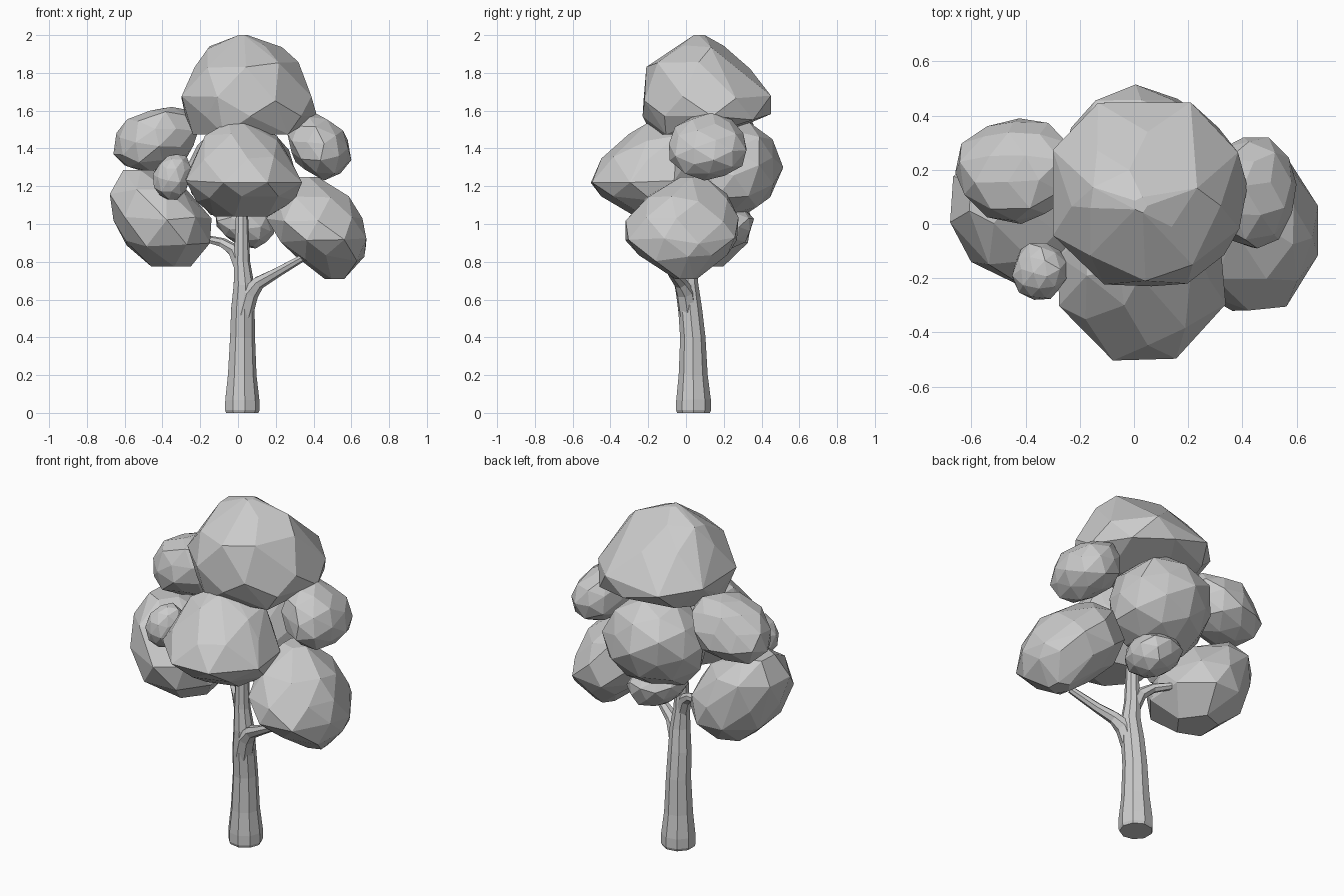
import bpy, bmesh, math, random
from mathutils import Vector, Euler

if "Cube" in bpy.data.objects:
    bpy.data.objects.remove(bpy.data.objects["Cube"])


def finish(bm, name):
    bmesh.ops.recalc_face_normals(bm, faces=bm.faces)
    me = bpy.data.meshes.new(name)
    bm.to_mesh(me)
    bm.free()
    ob = bpy.data.objects.new(name, me)
    bpy.context.collection.objects.link(ob)
    return ob


def faceted(name, points):
    """Convex low-poly clump around the points, with nearly flat faces merged."""
    bm = bmesh.new()
    for p in points:
        bm.verts.new(p)
    res = bmesh.ops.convex_hull(bm, input=bm.verts)
    junk = [g for g in res["geom_interior"] if isinstance(g, bmesh.types.BMVert)]
    bmesh.ops.delete(bm, geom=junk, context='VERTS')
    bmesh.ops.dissolve_limit(bm, angle_limit=math.radians(6),
                             verts=bm.verts, edges=bm.edges)
    return finish(bm, name)


def big_clump(name, seed, *levels):
    """Clump from stacked oval outlines: (z, x min, x max, y min, y max)."""
    rnd = random.Random(seed)
    pts = []
    for i, (z, x0, x1, y0, y1) in enumerate(levels):
        end = i in (0, len(levels) - 1)
        n = 5 if end else 8
        for k in range(n):
            a = math.tau * (k + 0.5 * (i % 2)) / n + rnd.uniform(-0.12, 0.12)
            s = 1.04 if i % 2 else 1.0
            dz = 0 if end else rnd.uniform(-0.02, 0.02)
            pts.append(((x0 + x1) / 2 + s * (x1 - x0) / 2 * math.cos(a),
                        (y0 + y1) / 2 + s * (y1 - y0) / 2 * math.sin(a), z + dz))
    return faceted(name, pts)


def small_clump(name, lo, hi, seed, lean_x=0.0, lean_y=0.0):
    """Jittered ball sheared and fitted to a box."""
    rnd = random.Random(seed)
    src = bmesh.new()
    bmesh.ops.create_icosphere(src, subdivisions=2, radius=1)
    rot = Euler([rnd.uniform(0, math.tau) for _ in range(3)]).to_matrix()
    pts = []
    for v in src.verts:
        p = rot @ v.co * rnd.uniform(0.92, 1.06)
        p.z += lean_x * p.x + lean_y * p.y
        pts.append(p)
    src.free()
    for i in range(3):
        a, b = min(p[i] for p in pts), max(p[i] for p in pts)
        for p in pts:
            p[i] = lo[i] + (p[i] - a) / (b - a) * (hi[i] - lo[i])
    return faceted(name, pts)


def limb(name, path, sides):
    """Tapered tube through (x, y, z, radius) stations."""
    bm = bmesh.new()
    pts = [Vector(p[:3]) for p in path]
    rings = []
    for i, p in enumerate(pts):
        d = (pts[min(i + 1, len(pts) - 1)] - pts[max(i - 1, 0)]).normalized()
        if i == 0 and p.z < 0.01:
            d = Vector((0, 0, 1))
        u = d.cross(Vector((0, 1, 0))).normalized()
        w = u.cross(d)
        rings.append([bm.verts.new(p + path[i][3] * (
            u * math.cos(math.tau * (k + 0.5) / sides)
            + w * math.sin(math.tau * (k + 0.5) / sides))) for k in range(sides)])
    for r, s in zip(rings, rings[1:]):
        for k in range(sides):
            n = (k + 1) % sides
            bm.faces.new((r[k], r[n], s[n], s[k]))
    bm.faces.new(rings[0][::-1])
    bm.faces.new(rings[-1])
    return finish(bm, name)


# Trunk and branches
limb("trunk", [(0.02, 0.04, 0, 0.088), (0.02, 0.04, 0.015, 0.094), (0.02, 0.04, 0.07, 0.093),
               (0.02, 0.038, 0.2, 0.078), (0.022, 0.036, 0.4, 0.068),
               (0.024, 0.022, 0.55, 0.064), (0.03, 0.01, 0.68, 0.056),
               (0.02, 0.01, 0.8, 0.044), (0.02, 0.01, 1.03, 0.034),
               (0.03, 0.05, 1.3, 0.026)], 9)
limb("right_branch", [(0.027, 0.012, 0.52, 0.052), (0.06, -0.005, 0.635, 0.05),
                      (0.11, -0.03, 0.69, 0.036), (0.2, -0.07, 0.74, 0.027),
                      (0.34, -0.12, 0.82, 0.02)], 7)
limb("left_branch", [(0.02, 0.01, 0.76, 0.04), (-0.02, 0.03, 0.86, 0.036),
                     (-0.08, 0.07, 0.9, 0.026), (-0.16, 0.12, 0.92, 0.02),
                     (-0.27, 0.19, 0.94, 0.016)], 7)

# Large foliage clumps
big_clump("crown_foliage", 1,
          (2.0, 0.0, 0.05, 0.04, 0.1), (1.93, -0.16, 0.24, -0.02, 0.2),
          (1.84, -0.23, 0.32, -0.21, 0.34), (1.66, -0.32, 0.4, -0.24, 0.475),
          (1.57, -0.28, 0.42, -0.23, 0.45), (1.475, -0.23, 0.3, -0.19, 0.2))
big_clump("front_foliage", 2,
          (1.54, -0.06, 0.06, -0.2, -0.08), (1.46, -0.18, 0.22, -0.3, 0.05),
          (1.34, -0.24, 0.28, -0.45, 0.1), (1.22, -0.28, 0.34, -0.51, 0.1),
          (1.13, -0.22, 0.3, -0.45, 0.05), (1.04, -0.12, 0.18, -0.27, 0.0))
big_clump("lower_right_foliage", 3,
          (1.25, 0.28, 0.42, -0.03, 0.1), (1.14, 0.2, 0.59, -0.22, 0.22),
          (1.02, 0.15, 0.66, -0.32, 0.28), (0.91, 0.22, 0.68, -0.33, 0.28),
          (0.82, 0.3, 0.67, -0.25, 0.22), (0.71, 0.46, 0.57, -0.06, 0.06))
big_clump("lower_left_foliage", 4,
          (1.285, -0.62, -0.45, 0.0, 0.2), (1.17, -0.68, -0.27, -0.15, 0.3),
          (1.02, -0.66, -0.14, -0.25, 0.35), (0.9, -0.6, -0.14, -0.2, 0.33),
          (0.775, -0.48, -0.25, -0.05, 0.2))

# Small foliage clumps
small_clump("upper_left_foliage", (-0.66, 0.0, 1.28), (-0.2, 0.39, 1.62), 5, 0.25)
small_clump("upper_right_foliage", (0.26, -0.09, 1.23), (0.6, 0.32, 1.59), 6, -0.25)
small_clump("back_foliage", (-0.27, -0.02, 1.04), (0.31, 0.515, 1.54), 7, 0.0, 0.1)
small_clump("small_front_foliage", (-0.45, -0.28, 1.13), (-0.25, -0.07, 1.37), 8, 0.15)
small_clump("small_back_foliage", (-0.12, 0.06, 0.87), (0.19, 0.36, 1.13), 9, -0.2)
